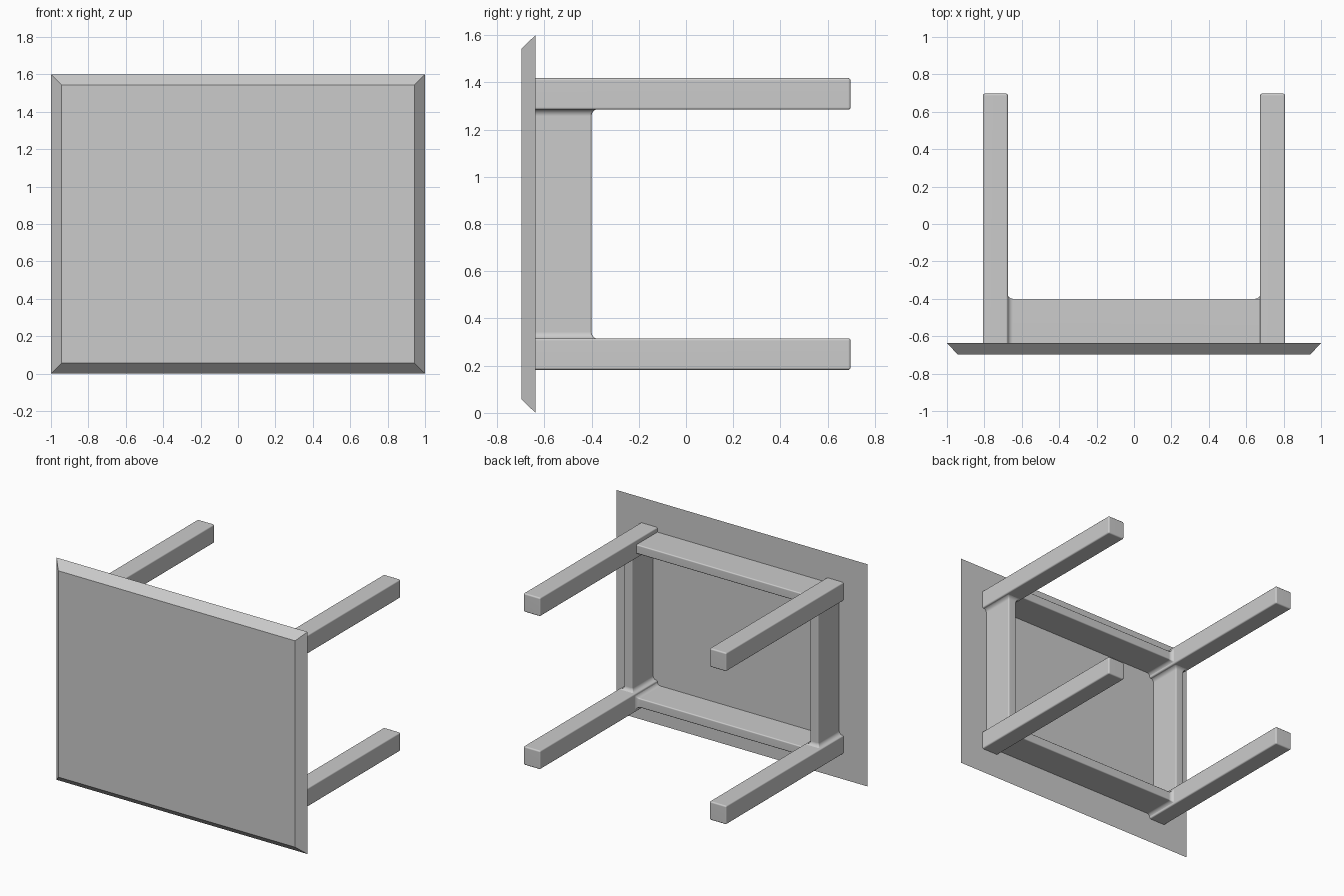
import bpy, bmesh, math

if "Cube" in bpy.data.objects:
    bpy.data.objects.remove(bpy.data.objects["Cube"])

TOP_Y = -0.637              # underside plane of the table top
CX, CZ, MID = 0.741, 0.551, 0.80   # leg centre offsets and mid height
HALF = 0.067                # half leg thickness


def finish(name, bm, smooth=True):
    bmesh.ops.recalc_face_normals(bm, faces=bm.faces)
    mesh = bpy.data.meshes.new(name)
    bm.to_mesh(mesh)
    bm.free()
    ob = bpy.data.objects.new(name, mesh)
    bpy.context.collection.objects.link(ob)
    if smooth:
        bpy.ops.object.select_all(action='DESELECT')
        ob.select_set(True)
        bpy.context.view_layer.objects.active = ob
        bpy.ops.object.shade_smooth_by_angle(angle=math.radians(35))
        # keep the big faces flat-looking beside their rounded edges
        ob.modifiers.new("Weighted", 'WEIGHTED_NORMAL').keep_sharp = True
    return ob


def loft(name, rings, smooth=True):
    """Skin a list of equal-length point rings and cap both ends."""
    bm = bmesh.new()
    vs = [[bm.verts.new(p) for p in ring] for ring in rings]
    n = len(vs[0])
    for a, b in zip(vs, vs[1:]):
        for i in range(n):
            j = (i + 1) % n
            bm.faces.new((a[i], a[j], b[j], b[i]))
    bm.faces.new(vs[0])
    bm.faces.new(vs[-1])
    return finish(name, bm, smooth)


def rect(hx, hz, y):
    return [(sx * hx, y, MID + sz * hz) for sx, sz in ((-1, -1), (1, -1), (1, 1), (-1, 1))]


def leg(name, x, z):
    bm = bmesh.new()
    bmesh.ops.create_cube(bm, size=1)
    y0, y1 = TOP_Y, 0.697
    bmesh.ops.scale(bm, vec=(2 * HALF, y1 - y0, 2 * HALF), verts=bm.verts)
    bmesh.ops.translate(bm, vec=(x, (y0 + y1) / 2, z), verts=bm.verts)
    # round every edge except those against the table top
    edges = [e for e in bm.edges if max(v.co.y for v in e.verts) > y0 + 0.01]
    bmesh.ops.bevel(bm, geom=edges, offset=0.01, segments=3, profile=0.5, affect='EDGES')
    finish(name, bm)


def rail(name, along_x, side, flares=(True, True)):
    """Apron rail between two legs, with a concave fillet flaring into each leg."""
    half_len = (CX if along_x else CZ) - HALF + 0.003
    r, t, c, steps = 0.03, 0.033, 0.008, 6
    stations = []
    for sgn, flare in zip((-1, 1), flares):
        st = [(sgn * half_len, 0.0)]
        if flare:
            st = []
            for k in range(steps + 1):
                a = math.pi / 2 * k / steps
                st.append((sgn * (half_len - r * (1 - math.cos(a))), r * (1 - math.sin(a))))
        stations += st if sgn < 0 else st[::-1]
    rings = []
    for s, off in stations:
        w, y = t + off, -0.40 + off
        # section with rounded outer edges
        sec = [(-w, TOP_Y)]
        for k in range(4):
            a = math.pi / 2 * k / 3
            sec.append((-w + c - c * math.cos(a), y - c + c * math.sin(a)))
        sec += [(-p, q) for p, q in reversed(sec)]
        if along_x:
            rings.append([(s, q, MID + side * CZ + p) for p, q in sec])
        else:
            rings.append([(side * CX + p, q, MID + s) for p, q in sec])
    loft(name, rings)


# Table top with chamfered rim, lying against the front
loft("table_top", [rect(0.943, 0.743, -0.697), rect(1.0, 0.8, TOP_Y)], smooth=False)

# Four legs pointing back
for sx, xn in ((-1, "left"), (1, "right")):
    for sz, zn in ((-1, "lower"), (1, "upper")):
        leg(f"{zn}_{xn}_leg", sx * CX, MID + sz * CZ)

# Apron rails joining the legs
rail("lower_rail", True, -1)
rail("upper_rail", True, 1, (True, False))
rail("left_rail", False, -1)
rail("right_rail", False, 1)
